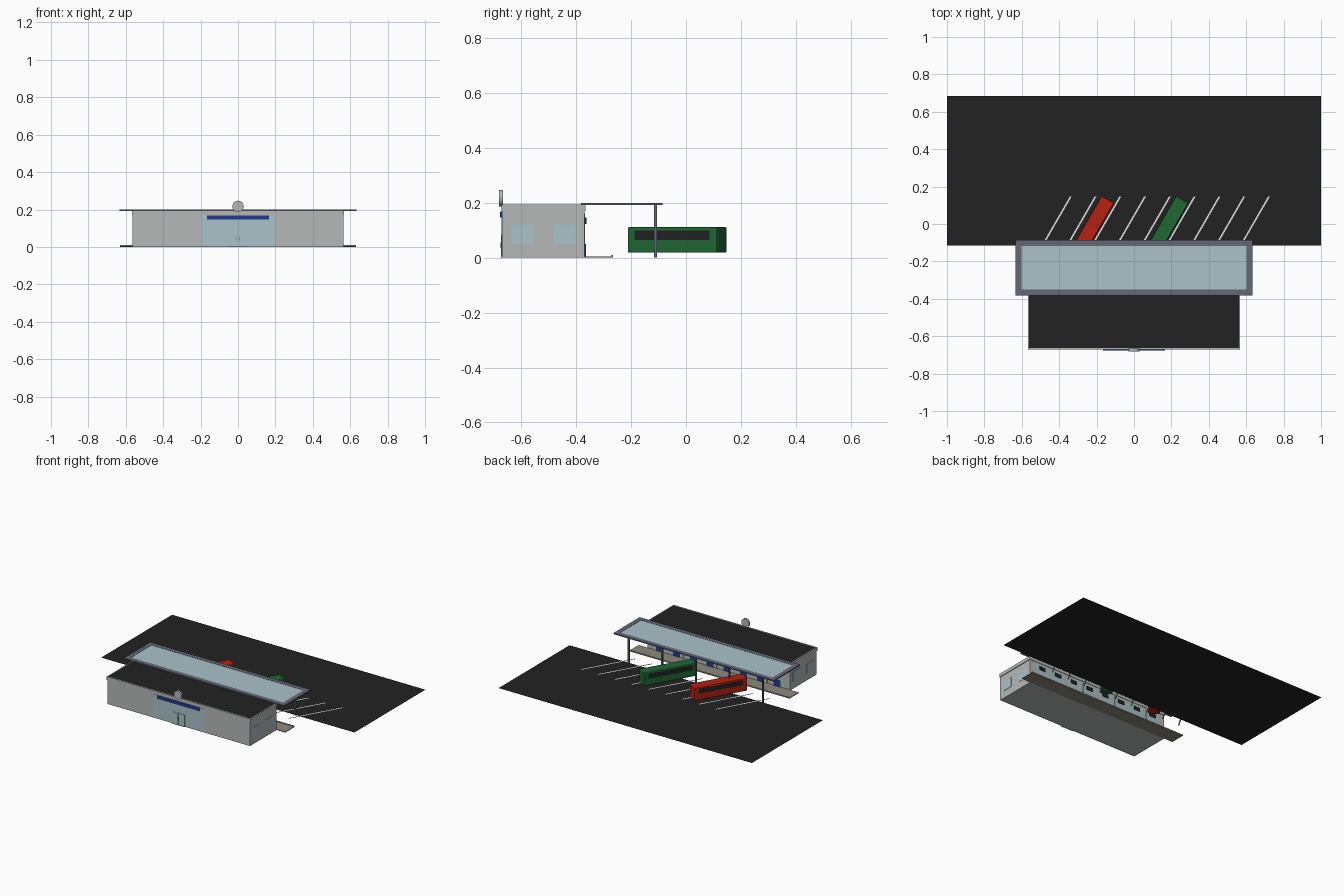
import bpy, bmesh, math
from mathutils import Matrix, Vector

if "Cube" in bpy.data.objects:
    bpy.data.objects.remove(bpy.data.objects["Cube"], do_unlink=True)


def material(name, r, g, b):
    m = bpy.data.materials.new(name)
    m.use_nodes = True
    m.diffuse_color = (r, g, b, 1)
    m.node_tree.nodes["Principled BSDF"].inputs["Base Color"].default_value = (r, g, b, 1)
    return m


BLACK = material("asphalt black", .016, .016, .016)
WALL = material("wall grey", .47, .485, .48)
GLASS = material("pale blue glass", .40, .54, .59)
STEEL = material("steel grey", .13, .14, .18)
RED = material("red paint", .46, .016, .006)
GREEN = material("green paint", .014, .14, .034)
BLUE = material("sign blue", .015, .045, .27)
PAVING = material("paving stone", .27, .25, .20)
WHITE = material("line white", .75, .75, .75)


def finish(name, bm, mat):
    bmesh.ops.recalc_face_normals(bm, faces=bm.faces)
    mesh = bpy.data.meshes.new(name)
    bm.to_mesh(mesh)
    bm.free()
    mesh.materials.append(mat)
    ob = bpy.data.objects.new(name, mesh)
    bpy.context.collection.objects.link(ob)
    return ob


def box(name, mat, x, y, z, bevel=0):
    """Box from three (low, high) ranges."""
    bm = bmesh.new()
    bmesh.ops.create_cube(bm, size=1)
    for v in bm.verts:
        v.co = Vector([(a + b) / 2 + c * (b - a) for (a, b), c in zip((x, y, z), v.co)])
    if bevel:
        bmesh.ops.bevel(bm, geom=bm.edges[:], offset=bevel, segments=2,
                        affect='EDGES', profile=.5)
    return finish(name, bm, mat)


def sheet(name, mat, corners, z):
    bm = bmesh.new()
    bm.faces.new([bm.verts.new((x, y, z)) for x, y in corners])
    ob = finish(name, bm, mat)
    if ob.data.polygons[0].normal.z < 0:
        ob.data.flip_normals()
    return ob


# Station building: body, dark roof and low parapet
FRONT, BACK, SIDE = -.669, -.369, .563
box("building", WALL, (-SIDE, SIDE), (FRONT, BACK), (0, .186))
box("roof", BLACK, (-SIDE, SIDE), (FRONT, BACK), (.186, .19))
for s in (-1, 1):
    box("parapet_side", WALL, sorted((s * .561, s * .568)), (FRONT - .002, BACK + .003), (.17, .194))
box("parapet_front", WALL, (-.568, .568), (FRONT - .002, FRONT + .006), (.184, .194))
box("parapet_back", WALL, (-.568, .568), (BACK - .004, BACK + .003), (.17, .19))

# Side windows
for s in (-1, 1):
    for y in (-.596, -.443):
        box("side_window", GLASS, sorted((s * .56, s * .565)), (y - .04, y + .04), (.052, .12))

# Main entrance: glazing, doors, sign and mat
box("entrance_glass", GLASS, (-.2, .2), (FRONT - .002, FRONT), (.008, .168))
box("entrance_sign", BLUE, (-.165, .165), (FRONT - .008, FRONT), (.146, .168))
for s in (-1, 1):
    box("entrance_door", GLASS, sorted((s * .001, s * .05)), (FRONT - .005, FRONT), (.003, .085))
    box("door_handle", STEEL, sorted((s * .005, s * .008)), (FRONT - .007, FRONT - .004), (.035, .055))
box("door_mat", STEEL, (-.05, .05), (FRONT - .006, FRONT), (0, .003))

# Clock above the entrance
bm = bmesh.new()
bmesh.ops.create_cone(bm, cap_ends=True, segments=32, radius1=.03, radius2=.03, depth=.015,
                      matrix=Matrix.Translation((0, -.674, .217)) @ Matrix.Rotation(math.pi / 2, 4, 'X'))
finish("clock", bm, WALL)

# Platform with a raised kerb
box("platform", PAVING, (-.632, .632), (BACK, -.267), (0, .005))
box("platform_kerb", PAVING, (-.632, .632), (-.272, -.265), (0, .009))

# Departure gates along the back wall
BAY = .1325
for i in range(8):
    x = (i - 3.5) * BAY
    box("gate_glass", GLASS, (x - .052, x + .052), (BACK, BACK + .002), (.005, .16))
    box("gate_panel", BLUE, (x - .027, x + .027), (BACK, BACK + .004), (.005, .05))
    box("gate_screen", BLACK, (x - .024, x + .024), (BACK, BACK + .007), (.122, .147))

# Canopy: frame around a glass sheet on five posts
X, Y0, Y1, E = .633, -.382, -.085, .032
for s in (-1, 1):
    box("canopy_end_beam", STEEL, sorted((s * (X - E), s * X)), (Y0, Y1), (.191, .199))
box("canopy_front_beam", STEEL, (E - X, X - E), (Y0, Y0 + E), (.191, .199))
box("canopy_back_beam", STEEL, (E - X, X - E), (Y1 - E, Y1), (.191, .199))
box("canopy_glass", GLASS, (E - X, X - E), (Y0 + E, Y1 - E), (.193, .1975))
for i in range(5):
    x = (i - 2) * 2 * BAY
    box("canopy_post", STEEL, (x - .005, x + .005), (-.116, -.106), (0, .193))

# Parking area with slanted bay lines
sheet("asphalt", BLACK, [(-1, -.115), (1, -.115), (1, .685), (-1, .685)], .002)
SLANT = math.radians(30)
for i in range(9):
    x0, y0, y1 = (i - 4) * BAY, -.185, .147
    x1, w = x0 + (y1 - y0) * math.tan(SLANT), .005
    sheet("bay_line", WHITE, [(x0 - w, y0), (x0 + w, y0), (x1 + w, y1), (x1 - w, y1)], .004)


# Parked buses with a window band on each side
def bus(colour_name, mat, x, y):
    place = Matrix.Translation((x, y, 0)) @ Matrix.Rotation(-SLANT, 4, 'Z')
    parts = [box(colour_name + "_bus_body", mat, (-.038, .038), (-.188, .188), (.018, .111), .005)]
    for s in (-1, 1):
        parts.append(box(colour_name + "_bus_windows", BLACK, sorted((s * .036, s * .039)),
                         (-.158, .158), (.065, .098)))
    for p in parts:
        p.matrix_world = place


bus("green", GREEN, .164, -.032)
bus("red", RED, -.234, -.032)
